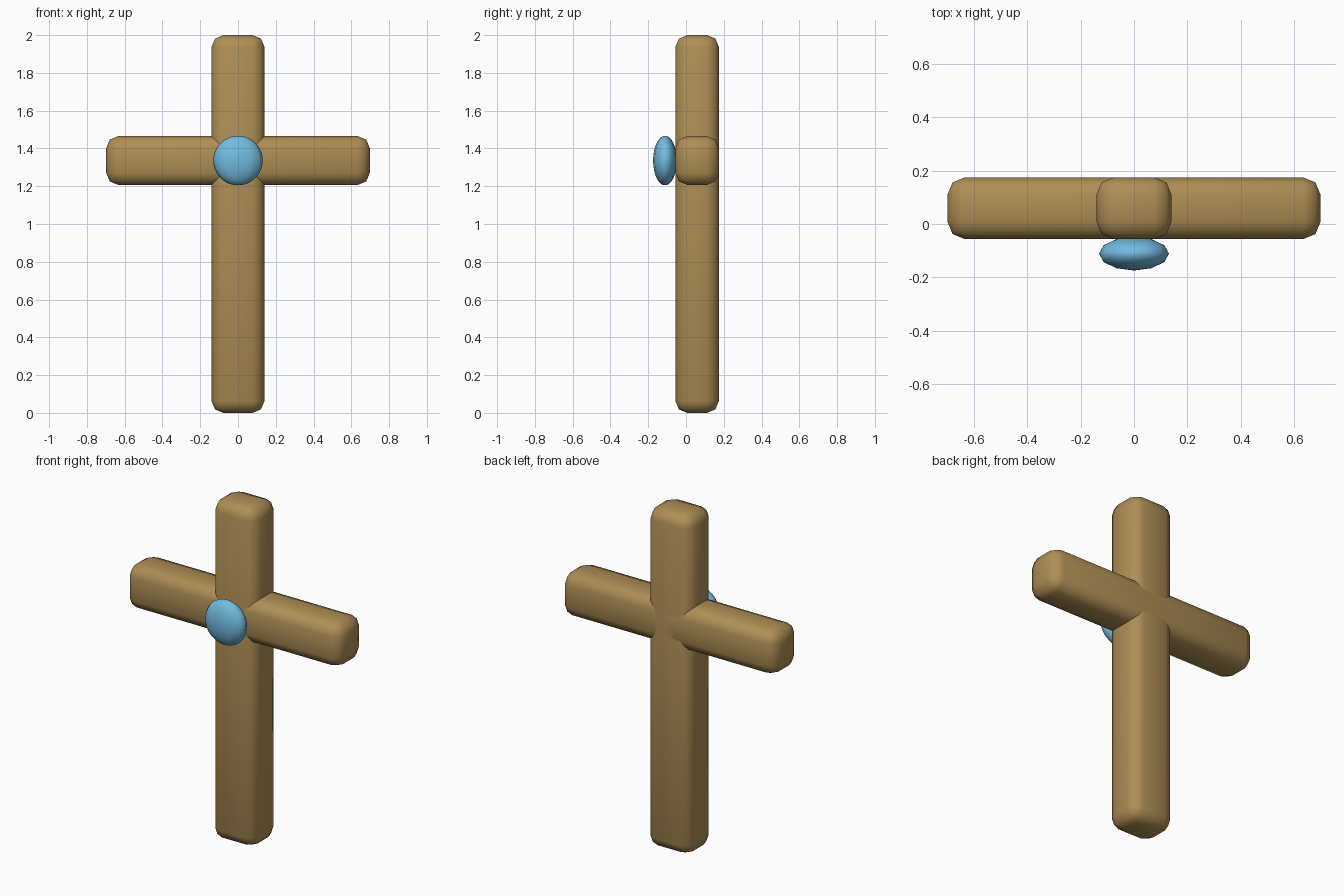
import bpy

if "Cube" in bpy.data.objects:
    bpy.data.objects.remove(bpy.data.objects["Cube"])


def material(name, rgb):
    m = bpy.data.materials.new(name)
    m.diffuse_color = (*rgb, 1)
    m.use_nodes = True
    m.node_tree.nodes["Principled BSDF"].inputs["Base Color"].default_value = m.diffuse_color
    return m


wood = material("wood_brown", (0.42, 0.27, 0.09))
blue = material("gem_blue", (0.17, 0.50, 0.74))


def beam(name, size, centre):
    """Box with rounded edges."""
    bpy.ops.mesh.primitive_cube_add(size=1, location=centre)
    ob = bpy.context.object
    ob.name = name
    ob.scale = size
    bpy.ops.object.transform_apply(location=False, rotation=False, scale=True)
    mod = ob.modifiers.new("rounded_edges", 'BEVEL')
    mod.width = 0.063
    mod.segments = 2
    bpy.ops.object.modifier_apply(modifier=mod.name)
    bpy.ops.object.shade_smooth()
    ob.data.materials.append(wood)
    return ob


# Wooden beams crossing at the same depth
beam("upright_beam", (0.28, 0.23, 2.0), (0, 0.059, 1.0))
beam("cross_beam", (1.395, 0.23, 0.258), (0, 0.059, 1.336))

# Flattened round gem on the front of the crossing
bpy.ops.mesh.primitive_uv_sphere_add(segments=12, ring_count=24, radius=1,
                                     location=(0, -0.111, 1.336))
gem = bpy.context.object
gem.name = "gem"
gem.scale = (0.131, 0.063, 0.131)
bpy.ops.object.transform_apply(location=False, rotation=False, scale=True)
bpy.ops.object.shade_smooth()
gem.data.materials.append(blue)
